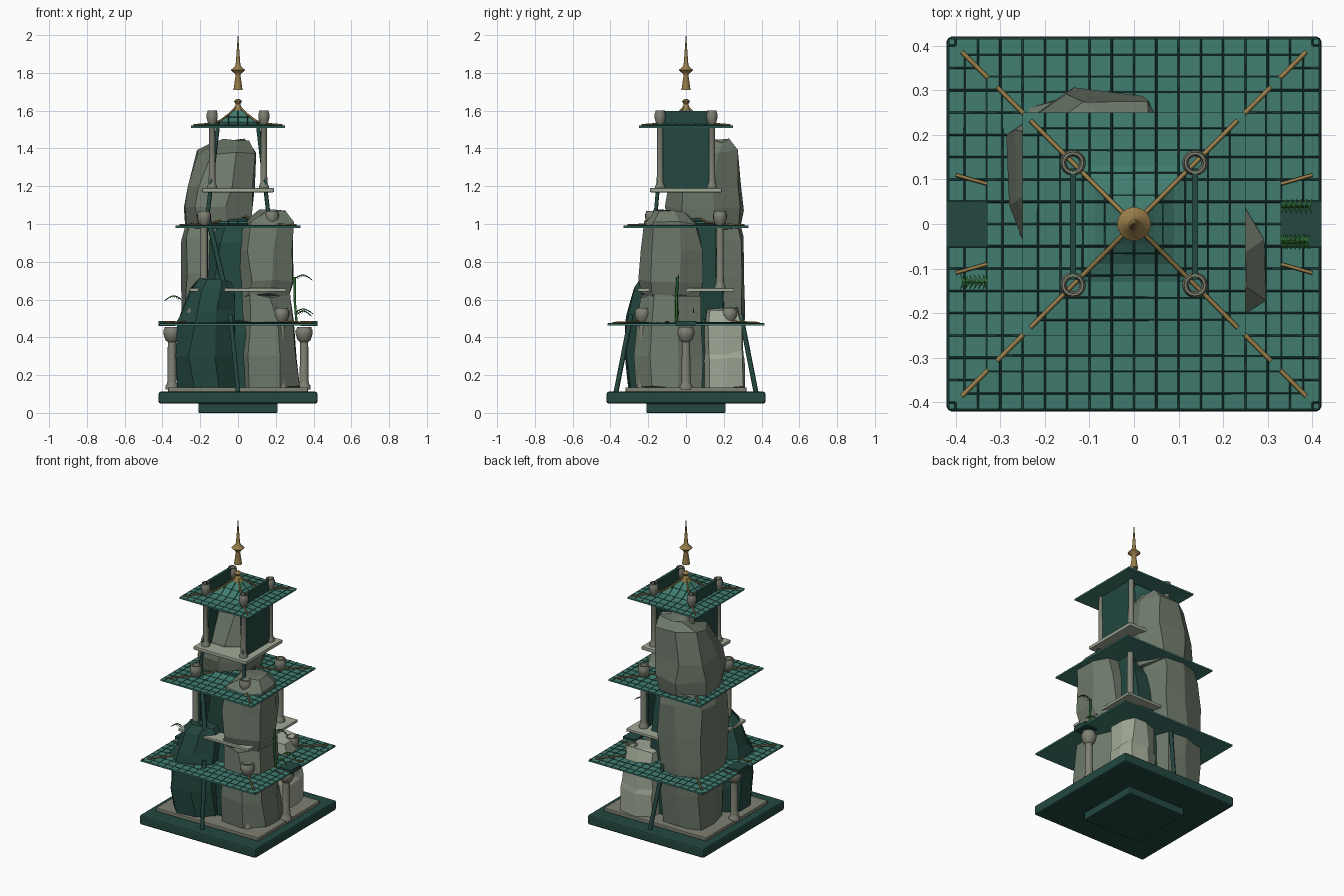
import bpy, bmesh, math, random
from mathutils import Vector

if "Cube" in bpy.data.objects:
    bpy.data.objects.remove(bpy.data.objects["Cube"])


def material(name, *rgb):
    m = bpy.data.materials.new(name)
    m.use_nodes = True
    m.diffuse_color = (*rgb, 1)
    m.node_tree.nodes["Principled BSDF"].inputs["Base Color"].default_value = (*rgb, 1)
    return m


TEAL = material("teal roof", .052, .2, .16)
DARK = material("dark green", .017, .064, .052)
RIB = material("rib green", .012, .055, .046)
ROCK = material("grey green rock", .155, .19, .145)
PALE = material("pale stone", .36, .4, .31)
STONE = material("column stone", .21, .22, .17)
GOLD = material("gold", .32, .21, .068)
LEAF = material("leaf green", .025, .14, .03)


def select(ob):
    bpy.ops.object.select_all(action='DESELECT')
    ob.select_set(True)
    bpy.context.view_layer.objects.active = ob


def finish(name, bm, mat, smooth=False):
    bmesh.ops.recalc_face_normals(bm, faces=bm.faces)
    me = bpy.data.meshes.new(name)
    bm.to_mesh(me)
    bm.free()
    ob = bpy.data.objects.new(name, me)
    bpy.context.collection.objects.link(ob)
    me.materials.append(mat)
    if smooth:
        select(ob)
        bpy.ops.object.shade_smooth_by_angle(angle=math.radians(35))


def box(name, x, y, z0, z1, mat, cx=0, cy=0, bevel=0):
    bm = bmesh.new()
    bmesh.ops.create_cube(bm, size=1)
    for v in bm.verts:
        v.co = (cx + v.co.x * 2 * x, cy + v.co.y * 2 * y, (z0 + z1) / 2 + v.co.z * (z1 - z0))
    if bevel:
        bmesh.ops.bevel(bm, geom=bm.edges[:], offset=bevel, segments=2, affect='EDGES', profile=.5)
    finish(name, bm, mat)


def loft(bm, rings):
    loops = [[bm.verts.new(p) for p in ring] for ring in rings]
    n = len(loops[0])
    for a, b in zip(loops, loops[1:]):
        for i in range(n):
            bm.faces.new((a[i], a[(i + 1) % n], b[(i + 1) % n], b[i]))
    bm.faces.new(loops[0])
    bm.faces.new(loops[-1])


def lathe(name, profile, mat, x=0, y=0, n=16):
    bm = bmesh.new()
    loft(bm, [[(x + r * math.cos(i * math.tau / n), y + r * math.sin(i * math.tau / n), z)
               for i in range(n)] for r, z in profile])
    finish(name, bm, mat, True)


# Thin rods swept along a list of paths
def strips(name, paths, radius, mat, sides=0):
    cu = bpy.data.curves.new(name, 'CURVE')
    cu.dimensions = '3D'
    cu.bevel_depth, cu.bevel_resolution, cu.use_fill_caps = radius, sides, True
    for path in paths:
        s = cu.splines.new('POLY')
        s.points.add(len(path) - 1)
        for p, co in zip(s.points, path):
            p.co = (*co, 1)
    cu.materials.append(mat)
    ob = bpy.data.objects.new(name, cu)
    bpy.context.collection.objects.link(ob)
    select(ob)
    bpy.ops.object.convert(target='MESH')


# Rough boulder lofted through jittered rings of (z, centre x, centre y, half x, half y)
def boulder(name, mat, rings, seed, n=8):
    rnd = random.Random(seed)
    base = [rnd.uniform(.97, 1.07) for _ in range(n)]
    turn = rnd.uniform(.1, .5)
    bm = bmesh.new()
    out = []
    for z, cx, cy, rx, ry in rings:
        ring = []
        for i in range(n):
            a = (i + turn + rnd.uniform(-.12, .12)) * math.tau / n
            k = base[i] * rnd.uniform(.97, 1.04)
            c, s = math.cos(a), math.sin(a)
            k /= (abs(c) ** 4 + abs(s) ** 4) ** (1 / 4)
            ring.append((cx + rx * k * c, cy + ry * k * s, z + rnd.uniform(-.015, .015)))
        out.append(ring)
    loft(bm, out)
    bmesh.ops.triangulate(bm, faces=[f for f in bm.faces if len(f.verts) > 4])
    finish(name, bm, mat)


# Column with a hollow bulb-shaped capital
def column(name, x, y, z0, z1, r, cap):
    h = .07
    lathe(name, [(r * 1.45, z0), (r * 1.45, z0 + .015), (r * 1.1, z0 + .03), (r, z0 + .04),
                 (r * .9, z1 - h - .01), (cap * .75, z1 - h), (cap, z1 - h * .55),
                 (cap, z1 - h * .25), (cap * .85, z1 - h * .1), (cap * .85, z1), (cap * .65, z1),
                 (r * .8, z1 - h - .01)],
          STONE, x, y)


# Roof: flat eaves sweeping up to a point, with tile ribs and hip ridges
def roof(name, R, z, rise):
    prof = [(1, 0), (.52, .1), (.36, .27), (.18, .62), (.02, 1)]

    def height(m):
        t = m / R
        for (a, ha), (b, hb) in zip(prof, prof[1:]):
            if t >= b:
                return z + rise * (ha + (hb - ha) * (a - t) / (a - b))
        return z + rise

    def square(m, dz):
        return [(sx * m, sy * m, height(m) + dz) for sx, sy in ((-1, -1), (1, -1), (1, 1), (-1, 1))]

    bm = bmesh.new()
    ms = [R * t for t, _ in prof]
    loft(bm, [square(m, -.008) for m in ms[::-1]] + [square(m, .002) for m in ms])
    finish(name, bm, TEAL)
    step = .05
    count = int((R - .01) / step)
    paths = []
    for i in range(-count, count + 1):
        t = i * step
        stops = [R] + [m for m in ms[1:] if m > abs(t) + .01] + [max(abs(t), ms[-1])]
        line = [(t, m, height(m) + .002) for m in stops]
        for c, s in ((1, 0), (0, 1), (-1, 0), (0, -1)):
            paths.append([(c * x - s * y, s * x + c * y, h) for x, y, h in line])
    for i in range(1, count + 1):
        ring = square(R - i * step + .015, .002)
        paths.append(ring + ring[:1])
    strips(name + "_tile_ribs", paths, .0024, RIB)
    hips = [[(sx * m, sy * m, height(m) + .006) for m in [R * .93] + ms[1:]]
            for sx in (-1, 1) for sy in (-1, 1)]
    strips(name + "_hip_ridges", hips, .005, GOLD, 1)


# Plinth and floors
box("plinth_foot", .21, .21, 0, .05, DARK, bevel=.006)
box("plinth_slab", .42, .42, .05, .112, DARK, bevel=.01)
box("lower_floor", .37, .32, .112, .135, STONE, bevel=.004)
box("middle_floor", .255, .255, .642, .66, PALE, bevel=.004)
box("upper_floor", .19, .19, 1.168, 1.19, PALE, bevel=.004)

# Three roofs, with lintels and walls on both sides
roof("lower_roof", .415, .47, .1)
roof("middle_roof", .33, .988, .06)
roof("upper_roof", .25, 1.517, .1)
for s in (-1, 1):
    box("side_lintel", .045, .052, .46, .487, DARK, s * .375, 0)
    box("upper_wall", .007, .125, 1.19, 1.597, DARK, s * .137)
    box("middle_wall", .006, .16, .66, .99, DARK, s * .165)

# Columns at the corners of each storey, and one at each side
for sx in (-1, 1):
    column("side_column", sx * .35, 0, .125, .455, .024, .045)
    for sy in (-1, 1):
        column("lower_column", sx * .23, sy * .23, .125, .555, .021, .042)
        column("middle_column", sx * .18, sy * .18, .655, 1.07, .02, .036)
        column("upper_column", sx * .137, sy * .137, 1.185, 1.6, .018, .029)

# Leaning braces on front and back
for s in (-1, 1):
    strips("lower_brace", [[(0, s * .37, .112), (-.04, s * .29, .52)]], .013, DARK, 1)
    strips("middle_brace", [[(-.07, s * .24, .66), (-.165, s * .15, 1.06)]], .014, DARK, 1)
    strips("upper_brace", [[(s * .16, -.16, 1.06), (s * .105, -.12, 1.53)]], .011, DARK, 1)

# Boulders stacked around a dark core
boulder("core_rock", DARK, [(.12, 0, 0, .22, .2), (.4, 0, 0, .21, .21), (.65, 0, .02, .18, .18),
                            (.9, 0, 0, .16, .16), (1.02, 0, 0, .09, .09)], 3)
boulder("front_dark_rock", DARK, [(.13, -.165, -.16, .145, .14), (.3, -.175, -.17, .15, .145),
                                  (.48, -.17, -.17, .15, .14), (.54, -.155, -.17, .14, .13),
                                  (.66, -.13, -.17, .11, .1), (.7, -.12, -.17, .08, .07)], 5)
boulder("front_lower_rock", ROCK, [(.13, .165, -.09, .165, .165), (.3, .155, -.09, .16, .17),
                                   (.48, .15, -.09, .15, .16), (.62, .14, -.08, .14, .155)], 8)
boulder("front_upper_rock", ROCK, [(.62, .135, -.08, .13, .15), (.7, .14, -.08, .15, .17),
                                   (.86, .14, -.08, .145, .165), (1.0, .155, -.09, .135, .135),
                                   (1.07, .18, -.09, .07, .08)], 12)
boulder("back_lower_rock", ROCK, [(.13, -.14, .14, .15, .15), (.35, -.14, .14, .165, .16),
                                  (.52, -.14, .13, .16, .175), (.74, -.135, .12, .17, .185),
                                  (.92, -.13, .12, .17, .18), (1.0, -.125, .12, .15, .16)], 16)
boulder("back_upper_rock", ROCK, [(.97, -.105, .1, .17, .18), (1.08, -.1, .1, .18, .195),
                                  (1.2, -.09, .1, .175, .185), (1.38, -.06, .13, .155, .14),
                                  (1.44, -.03, .18, .09, .05)], 21)
boulder("pale_rock", PALE, [(.13, .17, .2, .115, .105), (.28, .17, .2, .12, .105),
                            (.32, .165, .2, .11, .1), (.45, .165, .195, .11, .1),
                            (.55, .16, .19, .09, .08)], 25)

# Finial and roof knob
lathe("roof_knob", [(.03, 1.6), (.018, 1.62), (.012, 1.635), (.022, 1.65), (.008, 1.662)], GOLD)
lathe("finial", [(.024, 1.71), (.013, 1.785), (.016, 1.795), (.038, 1.815), (.016, 1.835),
                 (.012, 1.85), (.001, 2)], GOLD)


# Ferns: an arched stem with paired leaflets
def fern(x, y, z, side, length):
    path = [Vector((x + side * length * i / 8, y, z + .02 * math.sin(i / 8 * math.pi)))
            for i in range(9)]
    strips("fern_stem", [path], .0025, LEAF)
    bm = bmesh.new()
    half = Vector((.005, 0, 0))
    for p in path[1:]:
        for w in (-1, 1):
            tip = p + Vector((side * .01, w * .018, -.01))
            bm.faces.new([bm.verts.new(q) for q in (p - half, p + half, tip)])
    finish("fern_leaves", bm, LEAF)


fern(.3, -.04, .71, 1, .085)
fern(.3, .04, .53, 1, .09)
fern(.31, -.04, .52, 1, .07)
fern(-.3, -.13, .6, -1, .08)
strips("climbing_stem", [[(.31, -.05, .48), (.3, -.05, .6), (.3, -.045, .72)]], .007, LEAF, 1)

# Gold twigs on the lower roof
strips("roof_twigs", [[(sx * .33, sy * .09, .482), (sx * .4, sy * .11, .482)]
                      for sx in (-1, 1) for sy in (-1, 1)], .004, GOLD)
